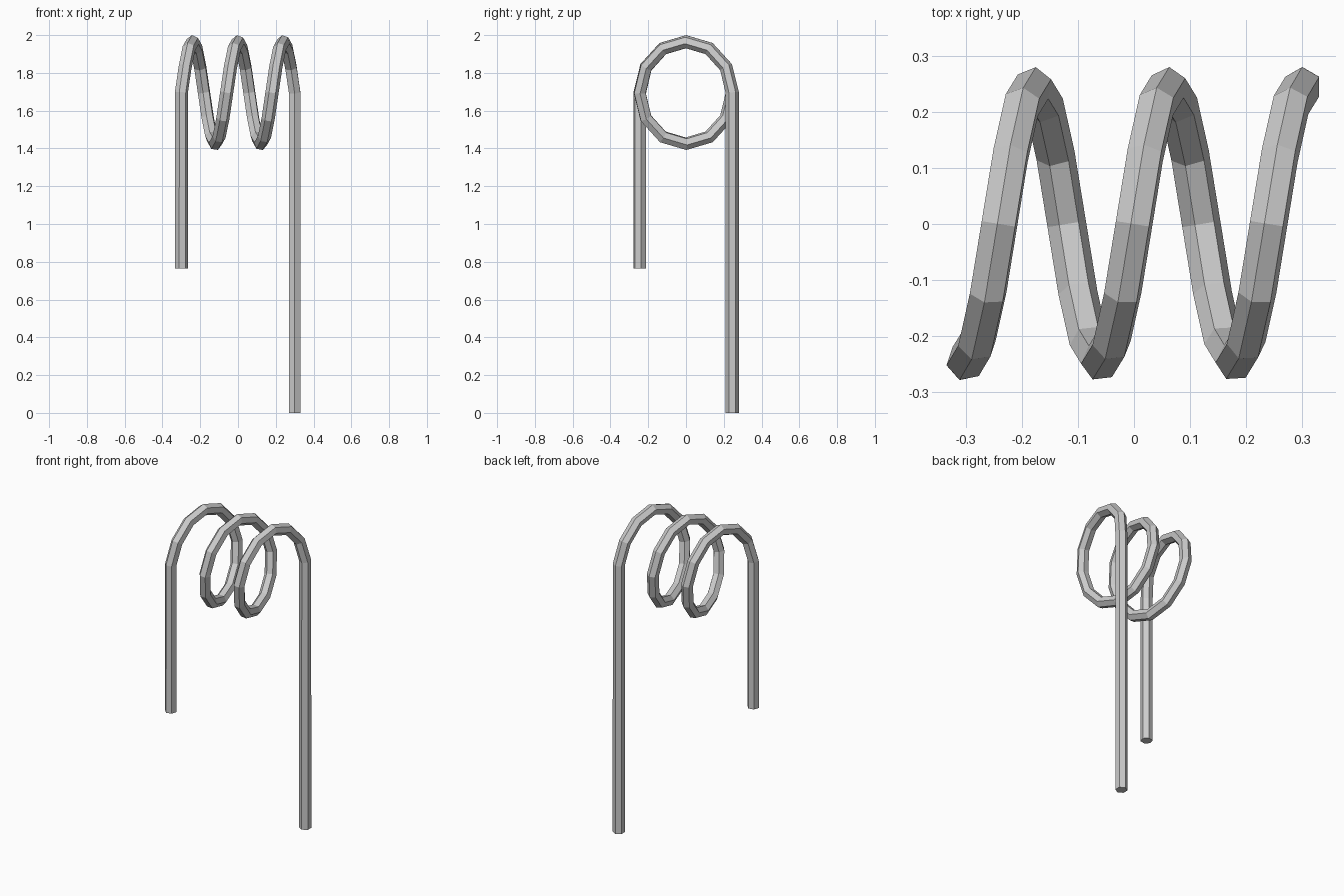
import bpy, bmesh
from math import pi, sin, cos
from mathutils import Vector

cube = bpy.data.objects.get("Cube")
if cube:
    bpy.data.objects.remove(cube)

SIDES, WIRE_R = 6, 0.035
TURNS, STEPS = 2.5, 12
RAD_Y, RAD_Z, MID_Z, HALF_X = 0.245, 0.27, 1.695, 0.3

metal = bpy.data.materials.new("grey_metal")
metal.use_nodes = True
grey = (0.6, 0.6, 0.6, 1)
metal.diffuse_color = grey
metal.node_tree.nodes["Principled BSDF"].inputs["Base Color"].default_value = grey

# Wire path: long leg, coil, short leg
count = int(TURNS * STEPS)
path = [Vector((HALF_X, RAD_Y, 0))]
for i in range(count + 1):
    a = 2 * pi * i / STEPS
    x = HALF_X - 2 * HALF_X * i / count
    path.append(Vector((x, RAD_Y * cos(a), MID_Z + RAD_Z * sin(a))))
path.append(Vector((-HALF_X, -RAD_Y, 0.765)))


def sweep(name, points):
    """Sweep a polygon along the points, carrying its frame without twist."""
    bm = bmesh.new()
    rings = []
    normal, last = Vector((0, 1, 0)), Vector((0, 0, 1))
    for i, p in enumerate(points):
        before = (p - points[i - 1]).normalized() if i else Vector()
        after = (points[i + 1] - p).normalized() if i + 1 < len(points) else Vector()
        tangent = (before + after).normalized()
        normal = last.rotation_difference(tangent) @ normal
        normal = (normal - tangent * normal.dot(tangent)).normalized()
        side = tangent.cross(normal)
        last = tangent
        angles = [2 * pi * k / SIDES for k in range(SIDES)]
        rings.append([bm.verts.new(p + WIRE_R * (normal * cos(a) + side * sin(a)))
                      for a in angles])
    for r, s in zip(rings, rings[1:]):
        for k in range(SIDES):
            n = (k + 1) % SIDES
            bm.faces.new((r[k], r[n], s[n], s[k]))
    bm.faces.new(rings[0][::-1])
    bm.faces.new(rings[-1])
    bmesh.ops.recalc_face_normals(bm, faces=bm.faces)
    mesh = bpy.data.meshes.new(name)
    bm.to_mesh(mesh)
    bm.free()
    mesh.materials.append(metal)
    obj = bpy.data.objects.new(name, mesh)
    bpy.context.collection.objects.link(obj)
    return obj


# One continuous bent wire
sweep("coiled_wire", path)
